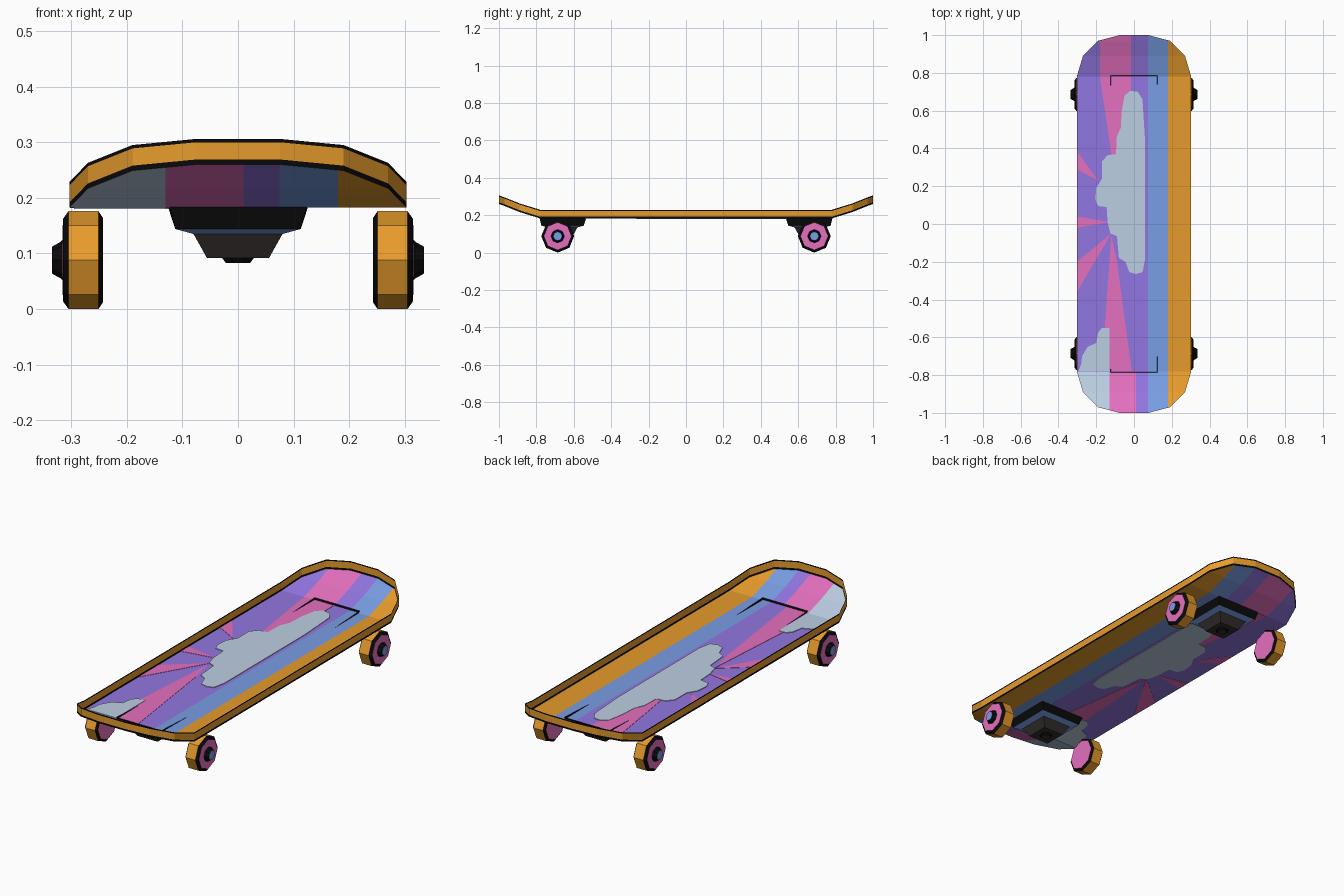
import bpy, bmesh, math
from mathutils import Vector

if "Cube" in bpy.data.objects:
    bpy.data.objects.remove(bpy.data.objects["Cube"])

COLOURS = {
    "orange": (0.80, 0.33, 0.025), "blue": (0.19, 0.34, 0.78), "purple": (0.29, 0.18, 0.75),
    "pink": (0.78, 0.16, 0.52), "cloud_grey": (0.50, 0.62, 0.77), "black": (0.003, 0.003, 0.003),
    "dark_metal": (0.035, 0.027, 0.026)}
NAMES = list(COLOURS)
MATS = []
for n, c in COLOURS.items():
    m = bpy.data.materials.new(n)
    m.diffuse_color = (*c, 1)
    m.use_nodes = True
    m.node_tree.nodes["Principled BSDF"].inputs["Base Color"].default_value = m.diffuse_color
    MATS.append(m)
IDX = {n: i for i, n in enumerate(NAMES)}


def finish(bm, name):
    me = bpy.data.meshes.new(name)
    bm.to_mesh(me)
    bm.free()
    for m in MATS:
        me.materials.append(m)
    ob = bpy.data.objects.new(name, me)
    bpy.context.collection.objects.link(ob)
    return ob


def skin(bm, rings, colours):
    """Join successive closed vertex rings; one colour per band."""
    vs = [[bm.verts.new(p) for p in r] for r in rings]
    for a, b, col in zip(vs, vs[1:], colours):
        for i in range(len(a)):
            j = (i + 1) % len(a)
            bm.faces.new((a[i], a[j], b[j], b[i])).material_index = IDX[col]
    return vs


# Deck: open tray whose ends curl upward
FLOOR, WALL = 0.183, 0.046
BEND = [(0.78, FLOOR), (0.89, 0.217), (0.97, 0.249), (1.0, 0.26)]


def floor_z(y):
    y = abs(y)
    for (y0, z0), (y1, z1) in zip(BEND, BEND[1:]):
        if y0 < y <= y1 + 0.001:
            return z0 + (z1 - z0) * (y - y0) / (y1 - y0)
    return FLOOR


quarter = [(0.303, 0.78), (0.27, 0.89), (0.19, 0.97), (0.076, 1.0)]
half = quarter + [(-x, y) for x, y in reversed(quarter)]
outline = half + [(-x, -y) for x, y in half]

# Deck floor, cut into stripes and bent rows
bm = bmesh.new()
bm.faces.new([bm.verts.new((x, y, 0)) for x, y in outline])
cuts = [(Vector((x, 0, 0)), Vector((1, 0, 0))) for x in (-0.18, -0.13, -0.015, 0.01, 0.075, 0.18)]
cuts += [(Vector((0, s * y, 0)), Vector((0, 1, 0))) for s in (1, -1) for y in (0.78, 0.89, 0.97)]
for co, no in cuts:
    bmesh.ops.bisect_plane(bm, geom=bm.verts[:] + bm.edges[:] + bm.faces[:], dist=1e-5,
                           plane_co=co, plane_no=no)


def floor_colour(x, y):
    if x > 0.18:
        return "orange"
    if x > 0.075:
        return "blue"
    if y > 0.78 and -0.18 < x < -0.015:
        return "pink"
    if y < -0.78 and x < 0.01:
        return "cloud_grey" if x < -0.13 else "pink"
    return "purple"


for f in bm.faces:
    c = f.calc_center_median()
    f.material_index = IDX[floor_colour(c.x, c.y)]
for v in bm.verts:
    v.co.z = floor_z(v.co.y)
finish(bm, "deck_floor")

# Deck rim with black edge lines
bm = bmesh.new()
skin(bm, [[(x, y, floor_z(y) + h) for x, y in outline] for h in (0, 0.009, WALL - 0.006, WALL)],
     ["black", "orange", "black"])
finish(bm, "deck_rim")


# Painted plates through the flat floor
def plate(name, pts, colour, h):
    bm = bmesh.new()
    rings = skin(bm, [[(x, y, FLOOR + z) for x, y in pts] for z in (-h, h)], [colour])
    for r in rings:
        bm.faces.new(r).material_index = IDX[colour]
    bmesh.ops.recalc_face_normals(bm, faces=bm.faces[:])
    finish(bm, name)


rays = [
    [(-0.18, 0.779), (-0.12, 0.37), (-0.1, 0.2), (-0.015, 0.5), (-0.015, 0.779)],
    [(-0.12, -0.06), (-0.155, -0.55), (-0.13, -0.779), (-0.012, -0.779), (-0.09, -0.2)],
    [(-0.302, 0.385), (-0.302, 0.29), (-0.19, 0.23)],
    [(-0.302, 0.04), (-0.302, -0.02), (-0.13, 0.01)],
    [(-0.302, -0.2), (-0.302, -0.36), (-0.12, -0.05)]]
for i, r in enumerate(rays):
    plate(f"sun_ray_{i + 1}", r, "pink", 0.0015)
plate("large_cloud", [
    (-0.02, 0.705), (-0.05, 0.68), (-0.065, 0.6), (-0.07, 0.51), (-0.092, 0.46), (-0.095, 0.37),
    (-0.14, 0.365), (-0.17, 0.33), (-0.17, 0.24), (-0.2, 0.19), (-0.205, 0.13), (-0.19, 0.095),
    (-0.145, 0.09), (-0.14, 0.01), (-0.125, -0.05), (-0.09, -0.065), (-0.08, -0.18),
    (-0.045, -0.2), (-0.025, -0.255), (0.01, -0.265), (0.045, -0.255), (0.058, -0.19),
    (0.058, 0.45), (0.045, 0.66), (0.02, 0.7)], "cloud_grey", 0.003)
plate("small_cloud", [
    (-0.13, -0.55), (-0.17, -0.55), (-0.19, -0.575), (-0.2, -0.63), (-0.245, -0.65),
    (-0.275, -0.7), (-0.28, -0.745), (-0.295, -0.779), (-0.13, -0.779)], "cloud_grey", 0.003)


# Trucks: stacked square blocks under each end, open at the top
def square(r, z, yc, tilt=0.0, n=4):
    k = r / math.cos(math.pi / n)
    pts = []
    for i in range(n):
        a = math.pi / n + 2 * math.pi * i / n
        dy = k * math.sin(a)
        pts.append((k * math.cos(a), yc + dy, z + tilt * math.copysign(1, dy)))
    return pts


for s, end in ((-1, "front"), (1, "back")):
    yc = s * 0.66
    bm = bmesh.new()
    rings = skin(bm, [square(0.125, 0.187, yc, s * 0.006), square(0.113, 0.144, yc),
                      square(0.08, 0.135, yc), square(0.056, 0.092, yc)],
                 ["black", "blue", "dark_metal"])
    bm.faces.new(rings[-1]).material_index = IDX["dark_metal"]
    bmesh.ops.recalc_face_normals(bm, faces=bm.faces[:])
    finish(bm, end + "_truck")
    bm = bmesh.new()
    rings = skin(bm, [square(0.029, 0.0925, yc, n=8), square(0.022, 0.083, yc, n=8)], ["black"])
    bm.faces.new(rings[-1]).material_index = IDX["dark_metal"]
    bmesh.ops.recalc_face_normals(bm, faces=bm.faces[:])
    finish(bm, end + "_truck_bolt")

# Wheels: eight-sided lathe along x, hub facing outward
R = 0.088
PROFILE = [(0.243, 0.076), (0.251, R), (0.305, R), (0.315, 0.074), (0.316, 0.036),
           (0.319, 0.033), (0.335, 0.024)]
BANDS = ["black", "orange", "black", "pink", "black", "black"]
for sx, side in ((-1, "left"), (1, "right")):
    for sy, end in ((-1, "front"), (1, "back")):
        bm = bmesh.new()
        rings = skin(bm, [[(sx * x, sy * 0.686 + r * math.cos(i * math.pi / 4),
                            R + r * math.sin(i * math.pi / 4)) for i in range(8)]
                          for x, r in PROFILE], BANDS)
        bm.faces.new(rings[0]).material_index = IDX["pink"]
        bm.faces.new(rings[-1]).material_index = IDX["blue"]
        bmesh.ops.recalc_face_normals(bm, faces=bm.faces[:])
        finish(bm, f"{end}_{side}_wheel")
